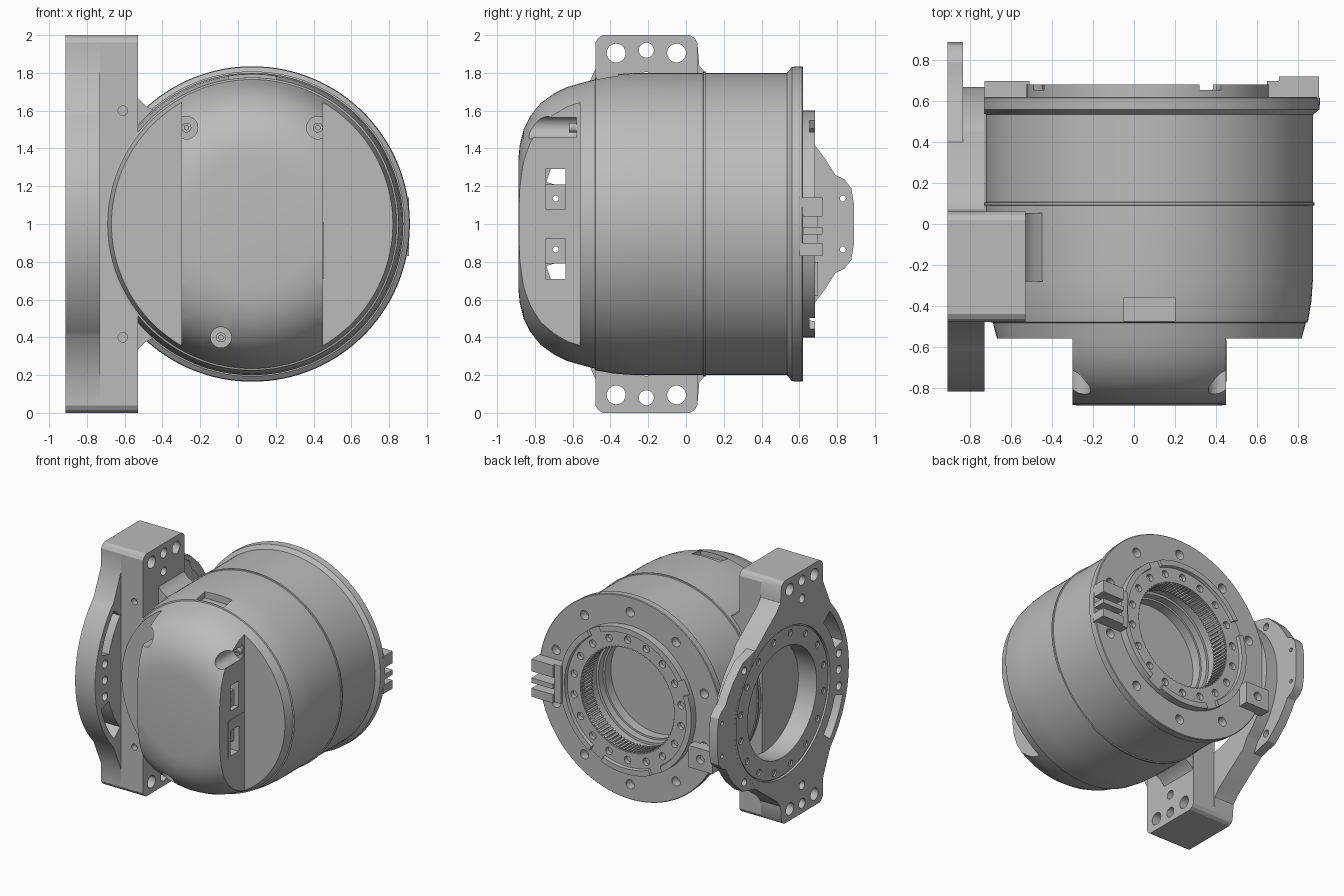
import bpy, bmesh, math
from mathutils import Matrix, Vector

cube = bpy.data.objects.get("Cube")
if cube:
    bpy.data.objects.remove(cube, do_unlink=True)

CX, CZ = 0.075, 1.0     # housing axis (runs along y)
RY = 0.035              # side ring axis (runs along x)

metal = bpy.data.materials.new("metal_grey")
metal.use_nodes = True
GREY = (0.5, 0.5, 0.5, 1)
metal.diffuse_color = GREY
metal.node_tree.nodes["Principled BSDF"].inputs["Base Color"].default_value = GREY

TURN = {"X": Matrix.Rotation(math.pi / 2, 4, "Y"), "Y": Matrix.Rotation(math.pi / 2, 4, "X")}


def rod(bm, axis, centre, r, length, seg=32):
    bmesh.ops.create_cone(bm, cap_ends=True, segments=seg, radius1=r, radius2=r, depth=length,
                          matrix=Matrix.Translation(centre) @ TURN[axis])


def box(bm, lo, hi, spin=None):
    lo, hi = Vector(lo), Vector(hi)
    m = Matrix.Translation((lo + hi) / 2) @ Matrix.Diagonal((*(hi - lo), 1))
    bmesh.ops.create_cube(bm, size=1, matrix=(spin @ m) if spin else m)


def prism(bm, axis, pts, a, b):
    place = (lambda t, u, v: (t, u, v)) if axis == "X" else (lambda t, u, v: (u, t, v))
    ends = [[bm.verts.new(place(t, u, v)) for u, v in pts] for t in (a, b)]
    n = len(pts)
    faces = [bm.faces.new(ends[0]), bm.faces.new(ends[1][::-1])]
    faces += [bm.faces.new((ends[0][i], ends[1][i], ends[1][(i + 1) % n], ends[0][(i + 1) % n]))
              for i in range(n)]
    bmesh.ops.recalc_face_normals(bm, faces=faces)


def lathe(bm, profile, seg=128):
    # profile of (y, radius), joined end to end unless it starts and ends on the axis
    rings = []
    for y, r in profile:
        if r == 0:
            rings.append([bm.verts.new((CX, y, CZ))] * seg)
        else:
            rings.append([bm.verts.new((CX + r * math.cos(a), y, CZ + r * math.sin(a)))
                          for a in (math.tau * i / seg for i in range(seg))])
    pairs = list(zip(rings, rings[1:]))
    if profile[0][1] > 0:
        pairs.append((rings[-1], rings[0]))
    for p, q in pairs:
        for i in range(seg):
            j = (i + 1) % seg
            bm.faces.new(list(dict.fromkeys((p[i], p[j], q[j], q[i]))))
    bmesh.ops.recalc_face_normals(bm, faces=bm.faces)


def arc(r, a0, a1, n=24):
    steps = [math.radians(a0 + (a1 - a0) * i / n) for i in range(n + 1)]
    return [(RY + r * math.cos(a), CZ + r * math.sin(a)) for a in steps]


def polar(r, deg):
    return CX + r * math.cos(math.radians(deg)), CZ + r * math.sin(math.radians(deg))


def make(name, bm, cutter=None):
    def obj_from(mesh_bm, label):
        me = bpy.data.meshes.new(label)
        mesh_bm.to_mesh(me)
        mesh_bm.free()
        ob = bpy.data.objects.new(label, me)
        bpy.context.collection.objects.link(ob)
        return ob
    ob = obj_from(bm, name)
    ob.data.materials.append(metal)
    bpy.ops.object.select_all(action="DESELECT")
    bpy.context.view_layer.objects.active = ob
    ob.select_set(True)
    if cutter:
        tool = obj_from(cutter, name + "_cutter")
        tool.hide_render = True
        mod = ob.modifiers.new("cut", "BOOLEAN")
        mod.operation, mod.solver, mod.use_self, mod.object = "DIFFERENCE", "EXACT", True, tool
        bpy.ops.object.modifier_apply(modifier=mod.name)
        bpy.data.objects.remove(tool, do_unlink=True)
    bpy.ops.object.shade_smooth_by_angle(angle=math.radians(28))


# Housing: domed front, barrel, rear flange and stepped rear bore
bm, cut = bmesh.new(), bmesh.new()
lathe(bm, [(-.888, 0), (-.888, .34), (-.88, .42), (-.86, .5), (-.825, .57), (-.77, .64), (-.7, .69),
           (-.63, .725), (-.56, .745), (-.483, .765), (-.48, .775), (-.38, .792), (-.27, .8),
           (.09, .8), (.092, .808), (.105, .808), (.107, .8), (.535, .8), (.56, .832), (.615, .835),
           (.62, .83), (.62, .44), (.5, .44), (.5, .45), (.42, .45), (.42, .43), (.36, .43),
           (.36, .415), (.28, .415), (.28, 0)])
for x0, x1 in ((.45, 1.2), (-1.2, -.3)):            # side steps of the nose
    box(cut, (x0, -1, 0), (x1, -.56, 2))
box(cut, (-.05, -.475, 1.735), (.2, -.36, 2))       # top notch
SCREWS = ((.423, 1.51, .06), (-.273, 1.51, .06), (-.09, .4, .055))
for x, z, r in SCREWS:
    rod(cut, "Y", (x, -.78, z), r, .4)
for s in (1, -1):                                   # nose side windows
    box(cut, (-.5, -.743, CZ + s * .25 - .04), (.6, -.637, CZ + s * .25 + .04))
    rod(cut, "X", (.075, -.69, CZ + s * .135), .016, 1, 12)
    for x0, x1 in ((.41, .6), (-.5, -.26)):
        box(cut, (x0, -.743, CZ + s * .15 - .07), (x1, -.637, CZ + s * .15 + .07))
for k in range(10):                                 # flange bolt holes
    x, z = polar(.71, 36 * k + 18)
    rod(cut, "Y", (x, .6, z), .038, .1, 20)
make("housing", bm, cut)

# Raised pad on the nose side
bm, cut = bmesh.new(), bmesh.new()
box(bm, (.445, -.77, .71), (.454, -.57, 1.01))
box(cut, (.4, -.743, .71), (.5, -.637, .92))
make("nose_side_pad", bm, cut)

# Screws in the nose
bm, cut = bmesh.new(), bmesh.new()
for x, z, r in SCREWS:
    rod(bm, "Y", (x, -.59, z), .026, .06, 24)
    rod(cut, "Y", (x, -.62, z), .013, .04, 6)
make("nose_screws", bm, cut)

# Rear bolt ring with inner teeth
bm, cut = bmesh.new(), bmesh.new()
lathe(bm, [(.6, .43), (.655, .43), (.655, .55), (.682, .555), (.682, .6), (.6, .6)])
for k in range(18):
    x, z = polar(.495, 20 * k + 10)
    rod(cut, "Y", (x, .65, z), .03, .06, 16)
for k in (62, 118, 205, 300):
    turn = Matrix.Translation((CX, 0, CZ)) @ Matrix.Rotation(math.radians(k), 4, "Y")
    box(cut, (.54, .655, -.06), (.7, .75, .06), turn)
make("rear_bolt_ring", bm, cut)
bm = bmesh.new()
for k in range(90):
    turn = Matrix.Translation((CX, 0, CZ)) @ Matrix.Rotation(math.tau * k / 90, 4, "Y")
    box(bm, (.42, .51, -.008), (.445, .65, .008), turn)
make("bore_teeth", bm)

# Prongs and stop block on the flange
bm = bmesh.new()
for z0, z1 in ((1.04, 1.14), (.945, .985), (.83, .9)):
    box(bm, (.71, .6, z0), (.905, .722, z1))
box(bm, (.65, .6, .83), (.71, .7, 1.14))
make("flange_prongs", bm)
bm, cut = bmesh.new(), bmesh.new()
box(bm, (-.73, .6, .62), (-.51, .7, .8))
rod(cut, "Y", (-.62, .7, .71), .035, .1, 20)
make("flange_stop", bm, cut)


def tab_holes(cutter):
    for s in (1, -1):
        for y, h, r in ((-.37, .905, .05), (-.05, .905, .05), (-.21, .92, .04), (-.21, .77, .035)):
            rod(cutter, "X", (-.7, y, CZ + s * h), r, .6, 24)


# Side plate: round ring with top and bottom tabs
tab_top = [(.06, 1.96), (.045, 1.985), (.02, 2), (-.44, 2), (-.465, 1.985), (-.48, 1.96)]
block_top = [(.06, 1.8)] + tab_top + [(-.48, 1.8)]
plate_top = [(.4, 1.57), (.12, 1.78), (.07, 1.84)] + tab_top + [(-.48, 1.82)]


def mirrored(pts):
    return [(y, 2 * CZ - z) for y, z in pts[::-1]]


bm, cut = bmesh.new(), bmesh.new()
prism(bm, "X", arc(.635, -50, 50, 40) + plate_top + arc(.855, 136, 224, 40) + mirrored(plate_top),
      -.912, -.73)
rod(cut, "X", (-.8, RY, CZ), .45, .6, 96)
rod(cut, "X", (-.95, RY, CZ), .61, .12, 96)
for a in (139, 196):                                # curved slots
    prism(cut, "X", arc(.805, a, a + 25) + arc(.7, a + 25, a), -1, -.6)
for z in (.865, 1, 1.135):
    rod(cut, "X", (-.8, -.69, z), .033, .5, 24)
tab_holes(cut)
make("side_plate", bm, cut)

# Recessed bolt ring in the plate
bm, cut = bmesh.new(), bmesh.new()
rod(bm, "X", (-.85, RY, CZ), .6, .105, 96)
rod(cut, "X", (-.85, RY, CZ), .45, .4, 96)
for k in range(16):
    y, z = arc(.55, k * 22.5 + 11, 0, 1)[0]
    rod(cut, "X", (-.9, y, z), .026, .06, 16)
make("side_bolt_ring", bm, cut)

# Mounting block with rounded ends, behind the plate
bm, cut = bmesh.new(), bmesh.new()
prism(bm, "X", block_top + mirrored(block_top), -.735, -.53)
tab_holes(cut)
for z in (.4, 1.6):
    rod(cut, "Y", (-.61, -.48, z), .025, .1, 16)
make("mounting_block", bm, cut)

# Fillets between block and housing
bm = bmesh.new()
for s in (1, -1):
    pts = [(-.55, .7), (-.525, .66), (-.49, .625), (-.44, .6), (-.44, .5), (-.55, .4)]
    prism(bm, "Y", [(x, CZ + s * h) for x, h in pts], -.28, .055)
make("block_fillets", bm)

# Thin ear at the rear of the plate
half = [(.89, .1), (.875, .19), (.84, .235), (.79, .26), (.74, .34), (.68, .42), (.56, .53), (.4, .57)]
bm, cut = bmesh.new(), bmesh.new()
prism(bm, "X", [(y, CZ + h) for y, h in half] + [(y, CZ - h) for y, h in half[::-1]], -.911, -.835)
rod(cut, "X", (-.87, RY, CZ), .615, .4, 96)
for s in (1, -1):
    rod(cut, "X", (-.87, .83, CZ + s * .135), .016, .3, 16)
    rod(cut, "X", (-.87, .54, CZ + s * .46), .03, .3, 16)
make("rear_ear", bm, cut)
